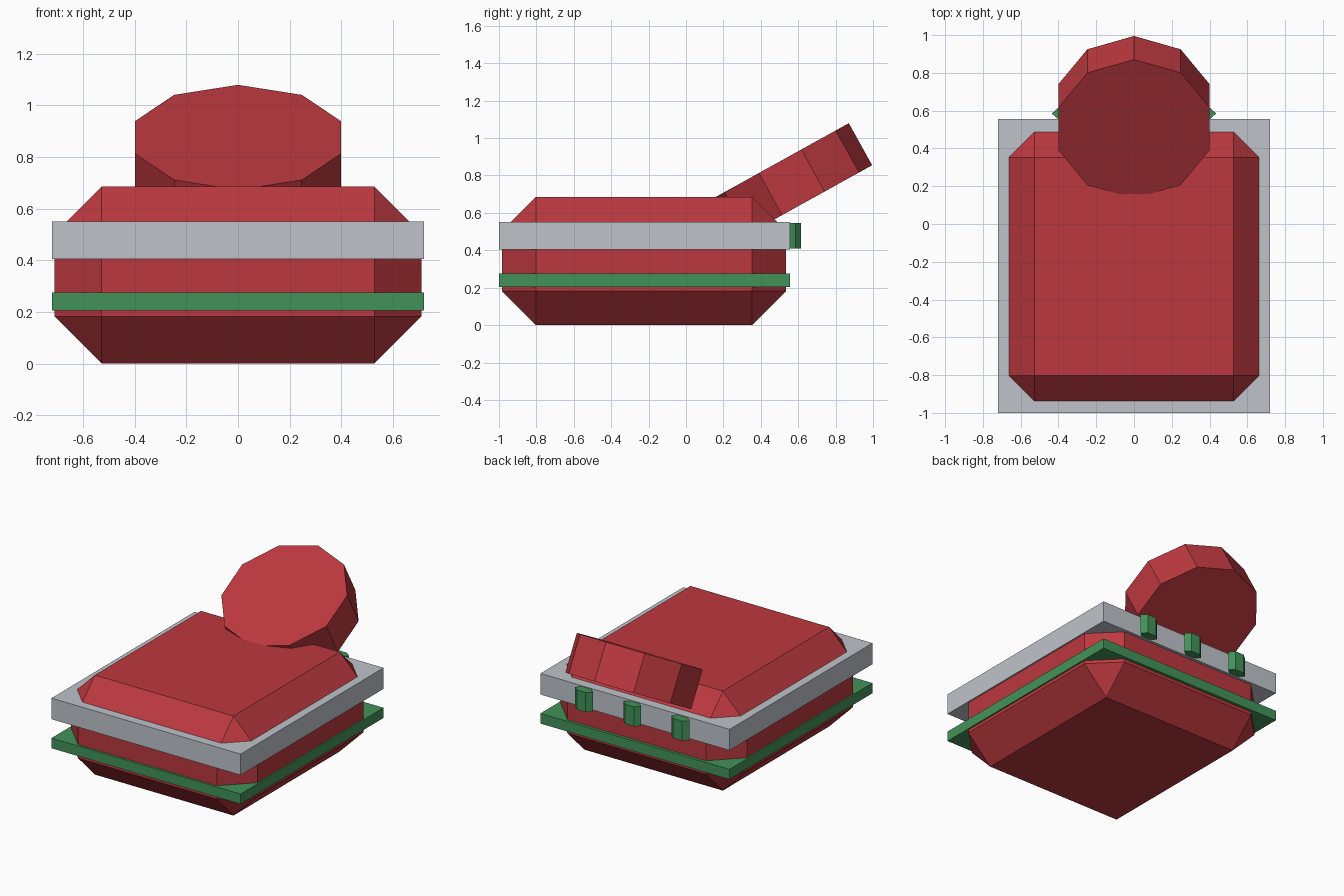
import bpy, math
from mathutils import Matrix, Vector

if "Cube" in bpy.data.objects:
    bpy.data.objects.remove(bpy.data.objects["Cube"])


def material(name, rgb):
    m = bpy.data.materials.new(name)
    m.diffuse_color = (*rgb, 1)
    m.use_nodes = True
    m.node_tree.nodes["Principled BSDF"].inputs["Base Color"].default_value = m.diffuse_color
    return m


RED = material("red", (0.50, 0.040, 0.050))
GREY = material("light grey", (0.52, 0.55, 0.59))
GREEN = material("green", (0.055, 0.29, 0.10))


def finish(ob, name, mat):
    ob.name = name
    ob.data.materials.append(mat)
    return ob


def box(name, lo, hi, mat):
    lo, hi = Vector(lo), Vector(hi)
    bpy.ops.mesh.primitive_cube_add(size=1)
    ob = bpy.context.object
    ob.data.transform(Matrix.Translation((lo + hi) / 2) @ Matrix.Diagonal((*(hi - lo), 1)))
    return finish(ob, name, mat)


# Main body: a box with wide single-segment chamfers
body = box("body", (-0.71, -0.985, 0), (0.71, 0.535, 0.685), RED)
bev = body.modifiers.new("chamfer", 'BEVEL')
bev.width = 0.182
bev.segments = 1
bev.limit_method = 'NONE'

# Plates round the body
box("upper_plate", (-0.72, -1, 0.405), (0.72, 0.555, 0.55), GREY)
box("lower_plate", (-0.72, -1, 0.205), (0.72, 0.555, 0.275), GREEN)

# Tilted ten-sided disc, one corner pointing up the slope
bpy.ops.mesh.primitive_cylinder_add(vertices=10, radius=0.42, depth=0.257)
disc = finish(bpy.context.object, "tilted_disc", RED)
disc.data.transform(Matrix.Translation((0, 0.5655, 0.7635))
                    @ Matrix.Rotation(math.radians(29), 4, 'X'))

# Three flattened six-sided studs on the back of the upper plate
for i in (-1, 0, 1):
    bpy.ops.mesh.primitive_cylinder_add(vertices=6, radius=1, depth=0.135)
    stud = finish(bpy.context.object, f"back_stud_{i + 2}", GREEN)
    stud.data.transform(Matrix.Translation((i * 0.367, 0.585, 0.4775))
                        @ Matrix.Diagonal((0.068, 0.035, 1, 1))
                        @ Matrix.Rotation(math.radians(30), 4, 'Z'))
